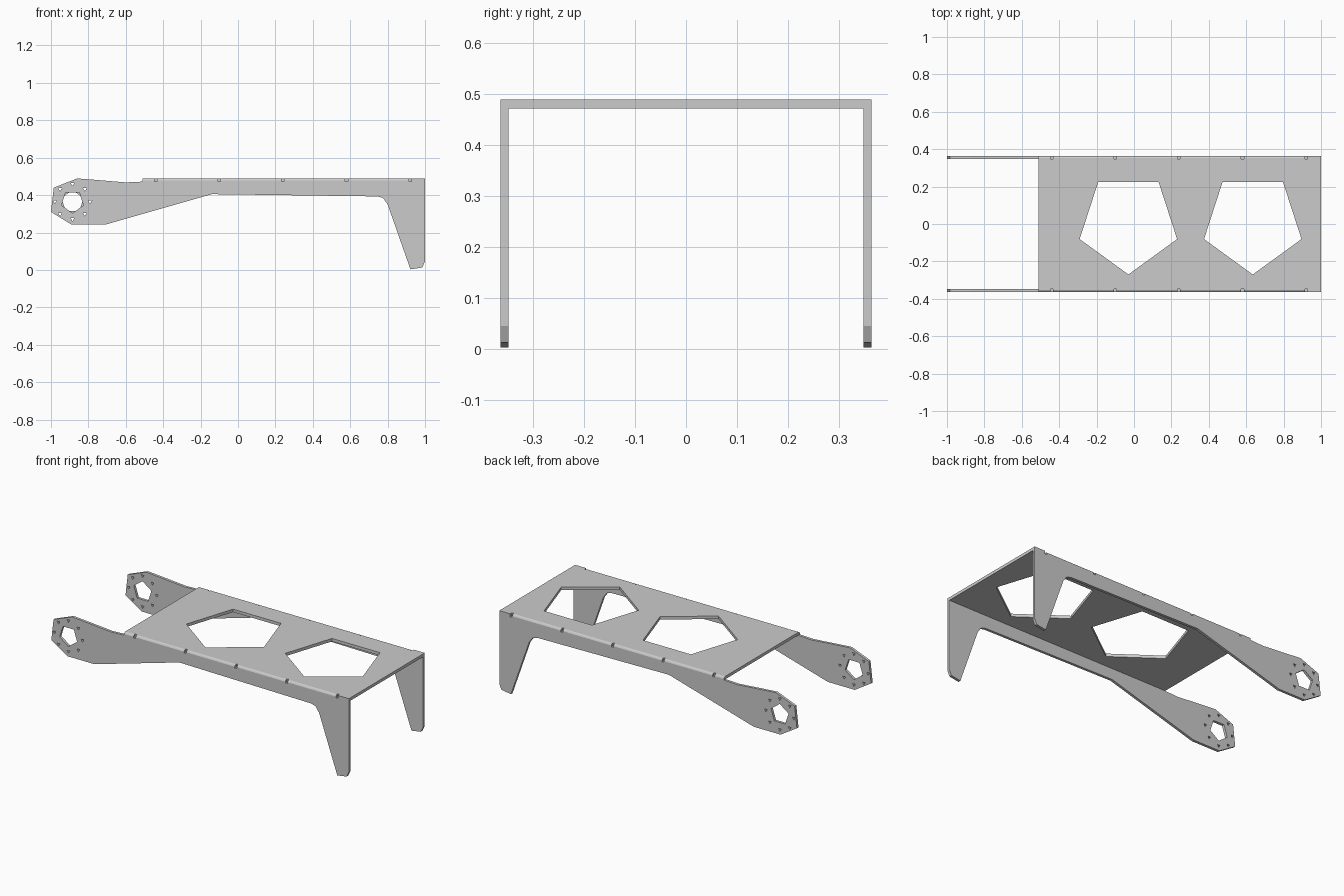
import bpy, bmesh
from math import sin, cos, pi, radians
from mathutils import Matrix

if "Cube" in bpy.data.objects:
    bpy.data.objects.remove(bpy.data.objects["Cube"])


def ngon(cx, cy, r, n, start):
    return [(cx + r * cos(radians(start) + 2 * pi * i / n),
             cy + r * sin(radians(start) + 2 * pi * i / n)) for i in range(n)]


def sheet(name, loops, thickness, matrix):
    """Flat plate: the first loop is the outline, the others are holes."""
    cu = bpy.data.curves.new(name, 'CURVE')
    cu.dimensions = '2D'
    cu.fill_mode = 'BOTH'
    cu.extrude = thickness / 2
    for loop in loops:
        sp = cu.splines.new('POLY')
        sp.points.add(len(loop) - 1)
        for p, (x, y) in zip(sp.points, loop):
            p.co = (x, y, 0, 1)
        sp.use_cyclic_u = True
    tmp = bpy.data.objects.new(name + "_curve", cu)
    bpy.context.collection.objects.link(tmp)
    dg = bpy.context.evaluated_depsgraph_get()
    me = bpy.data.meshes.new_from_object(tmp.evaluated_get(dg))
    bpy.data.objects.remove(tmp)
    bm = bmesh.new()
    bm.from_mesh(me)
    bmesh.ops.remove_doubles(bm, verts=bm.verts, dist=1e-5)
    bm.transform(matrix)
    bmesh.ops.recalc_face_normals(bm, faces=bm.faces)
    bm.to_mesh(me)
    bm.free()
    me.name = name
    for poly in me.polygons:
        poly.use_smooth = False
    ob = bpy.data.objects.new(name, me)
    bpy.context.collection.objects.link(ob)
    return ob


# Top panel with two pentagon openings
Y_IN, Y_OUT, Z_LOW, Z_TOP = 0.348, 0.364, 0.472, 0.49
panel = [(-0.51, -Y_IN), (1, -Y_IN), (1, Y_IN), (-0.51, Y_IN)]
openings = [ngon(cx, 0.004, 0.274, 5, -90) for cx in (-0.03, 0.635)]
sheet("top_panel", [panel] + openings, Z_TOP - Z_LOW,
      Matrix.Translation((0, 0, (Z_LOW + Z_TOP) / 2)))

# Side plates: arm head, rail and leg in one profile
profile = [(-1, 0.31), (-0.89, 0.242), (-0.71, 0.242), (-0.14, 0.405),
           (0.745, 0.393), (0.775, 0.385), (0.80, 0.35), (0.922, 0.003),
           (0.985, 0.013), (1, 0.045), (1, Z_LOW), (-0.51, Z_LOW),
           (-0.60, 0.468), (-0.77, 0.482), (-0.86, 0.489), (-0.985, 0.44)]
hub = (-0.885, 0.365)
bolts = [ngon(x, z, 0.011, 3, -90) for x, z in ngon(*hub, 0.094, 8, 0)]
upright = Matrix.Rotation(pi / 2, 4, 'X')
for side, label, start in ((-1, "front", 126), (1, "back", -54)):
    loops = [profile, ngon(*hub, 0.062, 5, start)] + bolts
    y = side * (Y_IN + Y_OUT) / 2
    sheet(label + "_side_plate", loops, Y_OUT - Y_IN,
          Matrix.Translation((0, y, 0)) @ upright)

# Folded edges joining panel and sides, broken by relief notches
bend = [(Y_IN, Z_LOW), (Y_OUT, Z_LOW), (Y_OUT, 0.479),
        (0.360, 0.486), (0.353, Z_TOP), (Y_IN, Z_TOP)]
square = [(Y_IN, Z_LOW), (Y_OUT, Z_LOW), (Y_OUT, Z_TOP), (Y_IN, Z_TOP)]
notches = [-0.44, -0.10, 0.24, 0.58, 0.92]
starts = [-0.51] + [n + 0.007 for n in notches]
ends = [n - 0.007 for n in notches] + [1.0]
yz_plane = Matrix(((0, 0, 1, 0), (1, 0, 0, 0), (0, 1, 0, 0), (0, 0, 0, 1)))
for side, label in ((-1, "front"), (1, "back")):
    for i, (a, b) in enumerate(zip(starts, ends)):
        section = square if i == len(starts) - 1 else bend
        sheet(f"{label}_folded_edge_{i + 1}",
              [[(side * y, z) for y, z in section]], b - a,
              Matrix.Translation(((a + b) / 2, 0, 0)) @ yz_plane)
